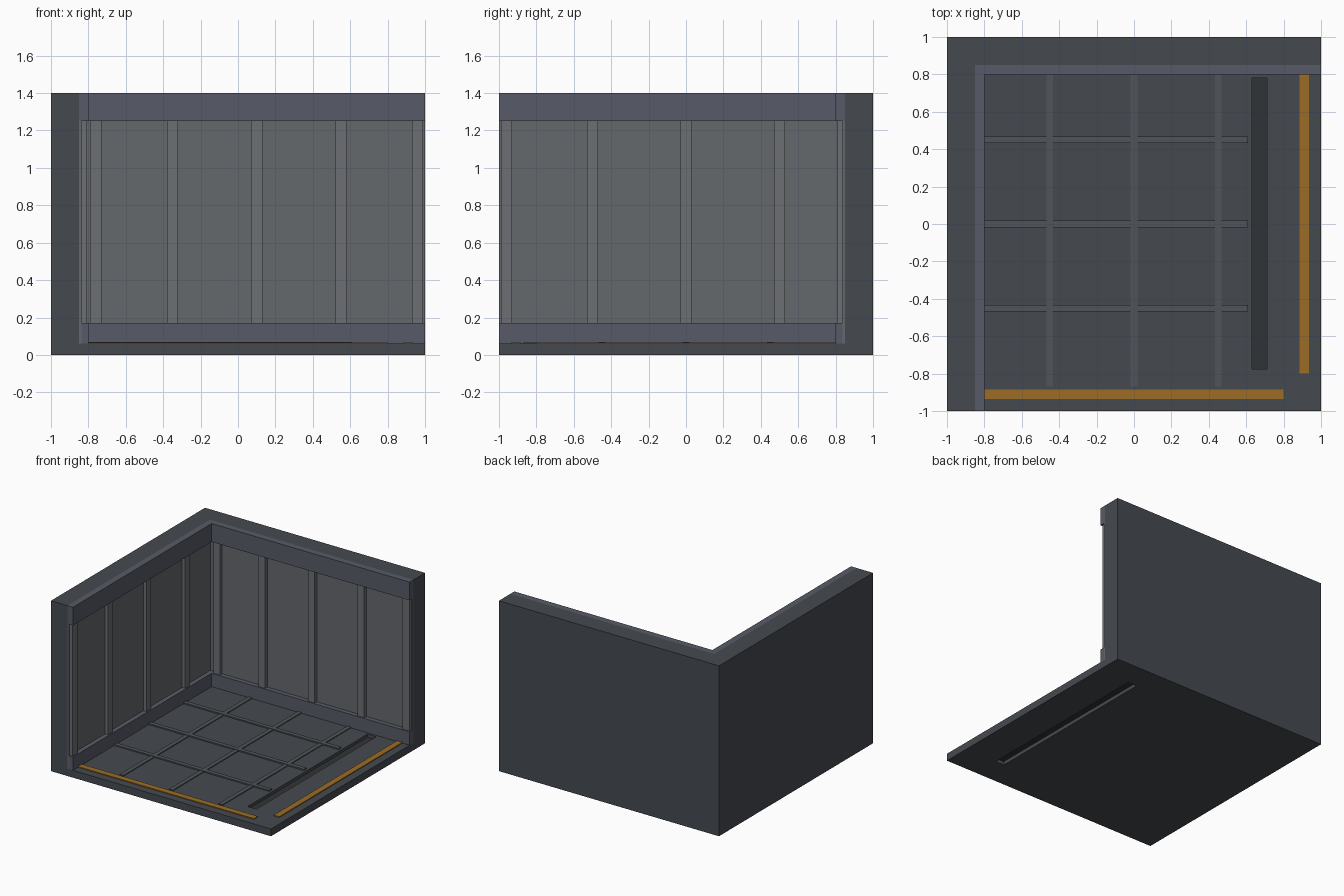
import bpy

if "Cube" in bpy.data.objects:
    bpy.data.objects.remove(bpy.data.objects["Cube"])


def material(name, rgb):
    m = bpy.data.materials.new(name)
    m.diffuse_color = (*rgb, 1)
    m.use_nodes = True
    m.node_tree.nodes["Principled BSDF"].inputs["Base Color"].default_value = m.diffuse_color
    return m


SHELL = material("dark_slate", (0.060, 0.068, 0.080))
TRIM = material("blue_grey", (0.095, 0.105, 0.135))
PANEL = material("panel_grey", (0.130, 0.138, 0.150))
RIB = material("rib_grey", (0.150, 0.158, 0.170))
SEAM = material("seam_grey", (0.080, 0.090, 0.100))
DARK = material("near_black", (0.030, 0.033, 0.037))
AMBER = material("amber", (0.330, 0.150, 0.018))


def box(name, x, y, z, mat):
    """Box spanning the (min, max) pairs x, y, z."""
    bpy.ops.mesh.primitive_cube_add(
        size=1, location=[(a + b) / 2 for a, b in (x, y, z)])
    ob = bpy.context.object
    ob.name = name
    ob.scale = [b - a for a, b in (x, y, z)]
    bpy.ops.object.transform_apply(location=False, rotation=False)
    ob.data.materials.append(mat)
    return ob


H, F = 1.40, 0.06   # overall height, floor thickness

# Floor slab, with a long slot cut through it
floor = box("floor", (-1, 1), (-1, 1), (0, F), SHELL)
cutter = box("slot_cutter", (0.63, 0.71), (-0.775, 0.78), (-0.1, 0.2), SHELL)
cutter.hide_render = True
cutter.hide_viewport = True
cut = floor.modifiers.new("slot", 'BOOLEAN')
cut.object = cutter
cut.solver = 'EXACT'
bpy.context.view_layer.objects.active = floor
bpy.ops.object.modifier_apply(modifier=cut.name)
bpy.data.objects.remove(cutter)
box("slot_plate", (0.63, 0.71), (-0.775, 0.78), (0.03, 0.036), DARK)

# Two outer walls
box("left_wall", (-1, -0.85), (-1, 1), (F, H), SHELL)
box("back_wall", (-0.85, 1), (0.85, 1), (F, H), SHELL)

# Panel sheets on the inner faces
box("left_panel", (-0.85, -0.838), (-1, 0.85), (F, 1.25), PANEL)
box("back_panel", (-0.85, 1), (0.838, 0.85), (F, 1.25), PANEL)

# Skirting and cornice bands
for name, z in (("skirting", (F, 0.17)), ("cornice", (1.25, H))):
    box("left_" + name, (-0.85, -0.80), (-1, 0.85), z, TRIM)
    box("back_" + name, (-0.80, 1), (0.80, 0.85), z, TRIM)

# Upright ribs between the bands
for y in (-0.96, -0.5, 0, 0.5):
    box("left_rib", (-0.84, -0.81), (y - 0.03, y + 0.03), (0.17, 1.25), RIB)
for x in (-0.76, -0.35, 0.10, 0.55, 0.96):
    box("back_rib", (x - 0.03, x + 0.03), (0.81, 0.84), (0.17, 1.25), RIB)

# Raised floor seams
for c in (-0.45, 0, 0.45):
    box("cross_seam", (-0.80, 0.61), (c - 0.0175, c + 0.0175), (F, 0.070), SEAM)
    box("long_seam", (c - 0.0175, c + 0.0175), (-0.87, 0.80), (F, 0.067), SEAM)

# Amber edge strips
box("front_strip", (-0.80, 0.80), (-0.935, -0.885), (F, 0.067), AMBER)
box("right_strip", (0.885, 0.935), (-0.80, 0.80), (F, 0.067), AMBER)
